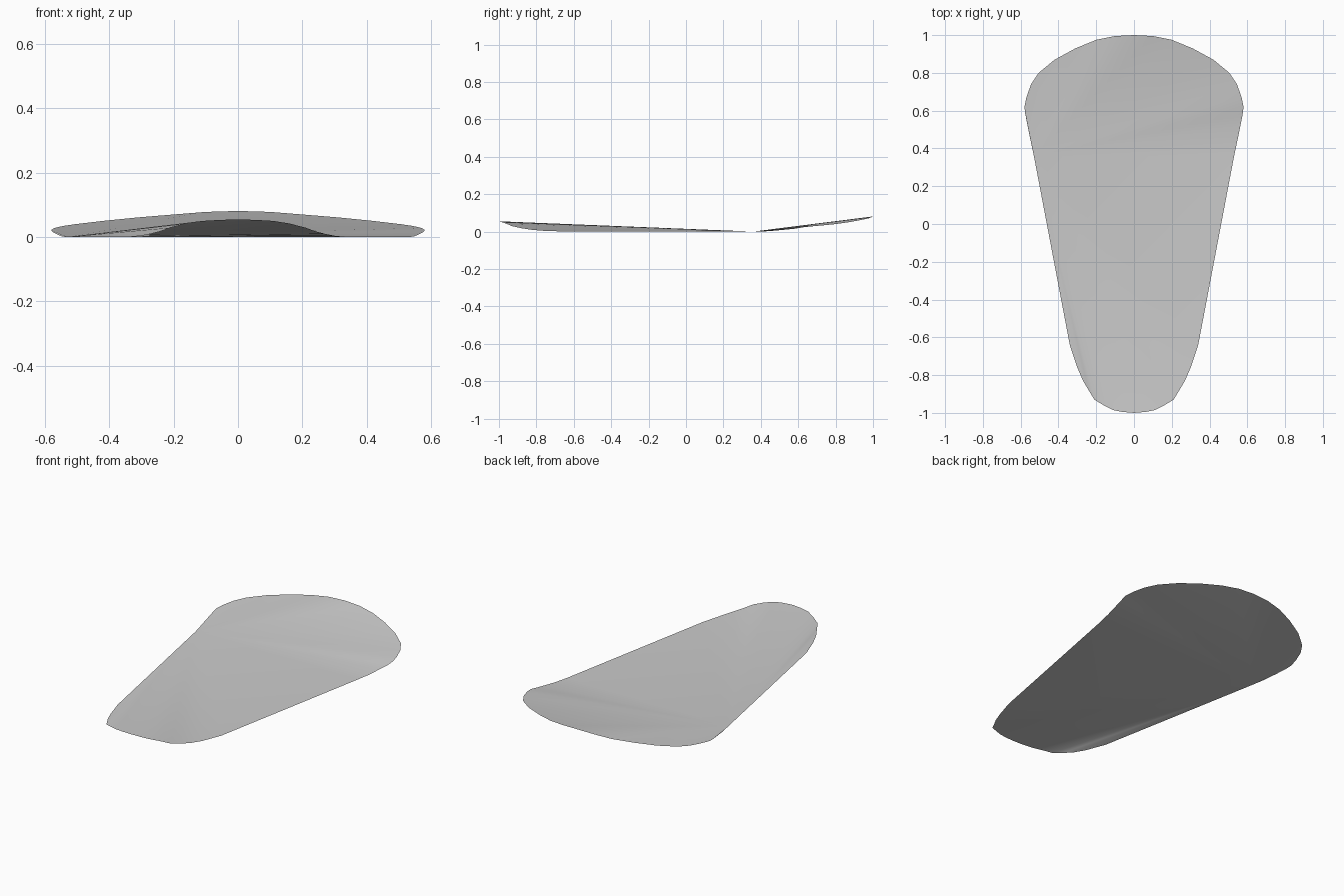
import bpy
import bmesh

default_cube = bpy.data.objects.get("Cube")
if default_cube:
    bpy.data.objects.remove(default_cube, do_unlink=True)


def flat_material(name, colour):
    material = bpy.data.materials.new(name)
    material.use_nodes = True
    material.diffuse_color = colour
    shader = material.node_tree.nodes["Principled BSDF"]
    shader.inputs["Base Color"].default_value = colour
    return material


# Rim of the left half: raised front lip, straight flat side, upswept rear
front_tip = (0, -1, .055)
rear_tip = (0, 1, .081)
front_lip = [(.06, -.995, .053), (.11, -.985, .05), (.16, -.96, .042),
             (.21, -.93, .029), (.24, -.88, .018), (.27, -.83, .01),
             (.3, -.76, .004), (.34, -.64, 0)]
side_corner = (.53, .36, 0)
rear_lip = [(.547, .44, .002), (.563, .52, .009), (.575, .58, .015),
            (.58, .62, .022), (.57, .67, .028), (.545, .74, .034),
            (.505, .8, .04), (.42, .87, .05), (.31, .93, .061),
            (.2, .975, .07), (.1, .995, .078)]

left_rim = front_lip + [side_corner] + rear_lip
right_rim = [(-x, y, z) for x, y, z in reversed(left_rim)]
rim = [front_tip] + left_rim + [rear_tip] + right_rim

# Thin curved sheet, stretched from its right side corner to the whole rim
apex = rim.index((-side_corner[0], side_corner[1], side_corner[2]))
rim = rim[apex:] + rim[:apex]

bm = bmesh.new()
verts = [bm.verts.new(point) for point in rim]
for a, b in zip(verts[1:], verts[2:]):
    bm.faces.new((verts[0], a, b))
bm.normal_update()
for face in bm.faces:
    face.smooth = True
    if face.normal.z < 0:
        face.normal_flip()

mesh = bpy.data.meshes.new("curved_panel")
bm.to_mesh(mesh)
bm.free()
mesh.materials.append(flat_material("light_grey", (.6, .6, .6, 1)))
panel = bpy.data.objects.new("curved_panel", mesh)
bpy.context.scene.collection.objects.link(panel)
